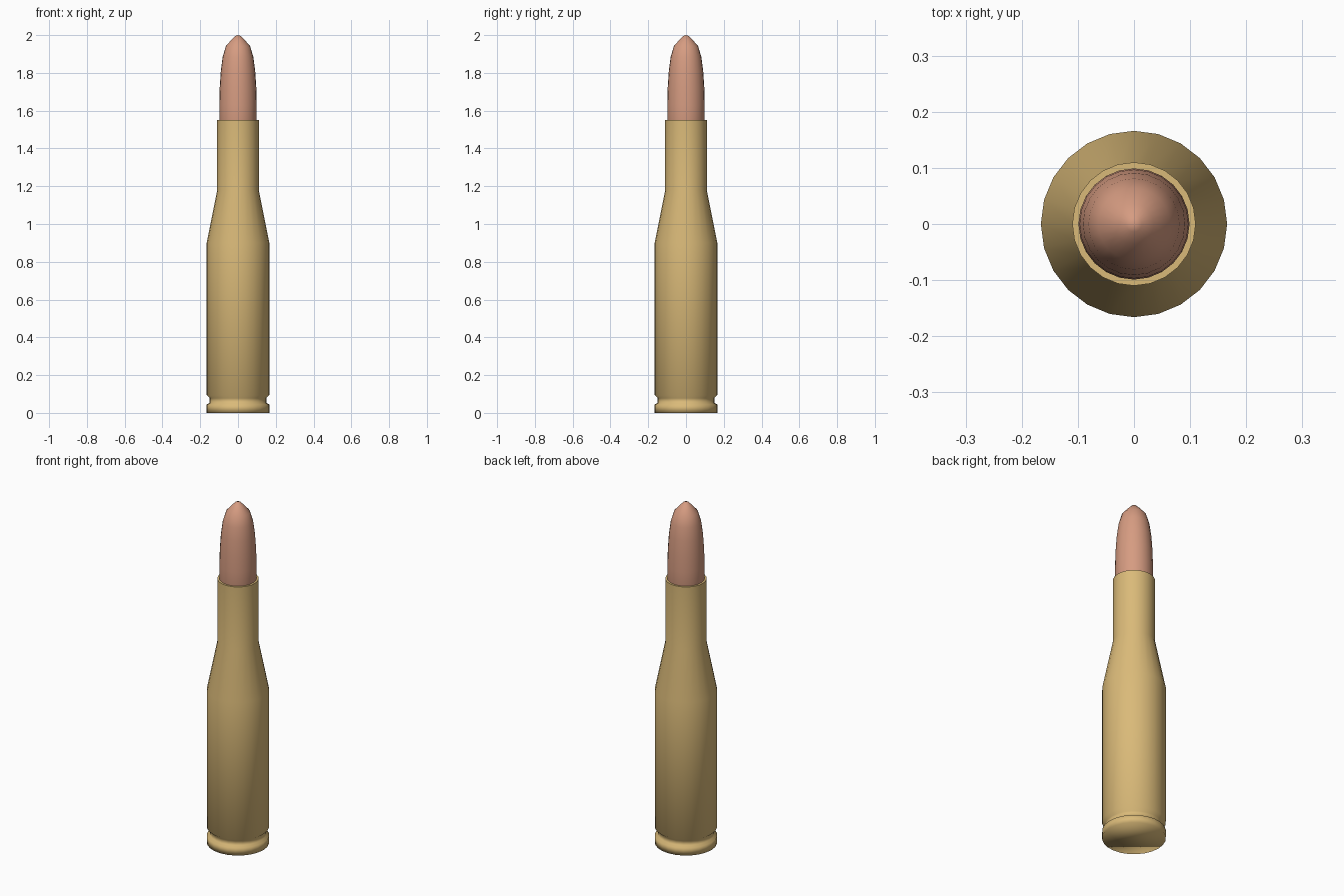
import bpy
import bmesh
from math import cos, sin, tau

SIDES = 24

cube = bpy.data.objects.get("Cube")
if cube:
    bpy.data.objects.remove(cube, do_unlink=True)


def make_material(name, rgb):
    mat = bpy.data.materials.new(name)
    mat.use_nodes = True
    mat.diffuse_color = (*rgb, 1)
    mat.node_tree.nodes["Principled BSDF"].inputs["Base Color"].default_value = (*rgb, 1)
    return mat


def lathe(name, profile, mat, sharp_heights=()):
    """Revolve (radius, height) points about z; radius 0 makes a pole."""
    bm = bmesh.new()
    rings = []
    for r, z in profile:
        if r == 0:
            rings.append([bm.verts.new((0, 0, z))] * SIDES)
        else:
            rings.append([bm.verts.new((r * cos(tau * i / SIDES), r * sin(tau * i / SIDES), z))
                          for i in range(SIDES)])
    for low, high in zip(rings, rings[1:]):
        for i in range(SIDES):
            j = (i + 1) % SIDES
            corners = dict.fromkeys((low[i], low[j], high[j], high[i]))
            bm.faces.new(list(corners))
    # Flat cap where the profile starts away from the axis
    if profile[0][0] > 0:
        bm.faces.new(rings[0][::-1])
    for face in bm.faces:
        face.smooth = True
    for edge in bm.edges:
        a, b = edge.verts
        if a.co.z == b.co.z and any(abs(a.co.z - h) < 1e-4 for h in sharp_heights):
            edge.smooth = False
    bmesh.ops.recalc_face_normals(bm, faces=bm.faces[:])
    mesh = bpy.data.meshes.new(name)
    bm.to_mesh(mesh)
    bm.free()
    mesh.materials.append(mat)
    obj = bpy.data.objects.new(name, mesh)
    bpy.context.collection.objects.link(obj)
    return obj


brass = make_material("brass", (0.70, 0.49, 0.19))
copper = make_material("copper", (0.67, 0.33, 0.22))

# Casing: rim, extractor groove, body, shoulder, neck and mouth
lathe("casing", [
    (0.166, 0), (0.166, 0.045), (0.15, 0.052), (0.15, 0.078), (0.166, 0.094),
    (0.166, 0.90), (0.11, 1.18), (0.11, 1.55), (0.095, 1.55), (0.095, 1.50), (0, 1.50),
], brass, sharp_heights=(1.55,))

# Pointed tip seated in the mouth
lathe("bullet", [
    (0.094, 1.52), (0.099, 1.55), (0.099, 1.63), (0.097, 1.72), (0.091, 1.81),
    (0.081, 1.885), (0.064, 1.942), (0.035, 1.975), (0.014, 1.996), (0, 2.0),
], copper)
